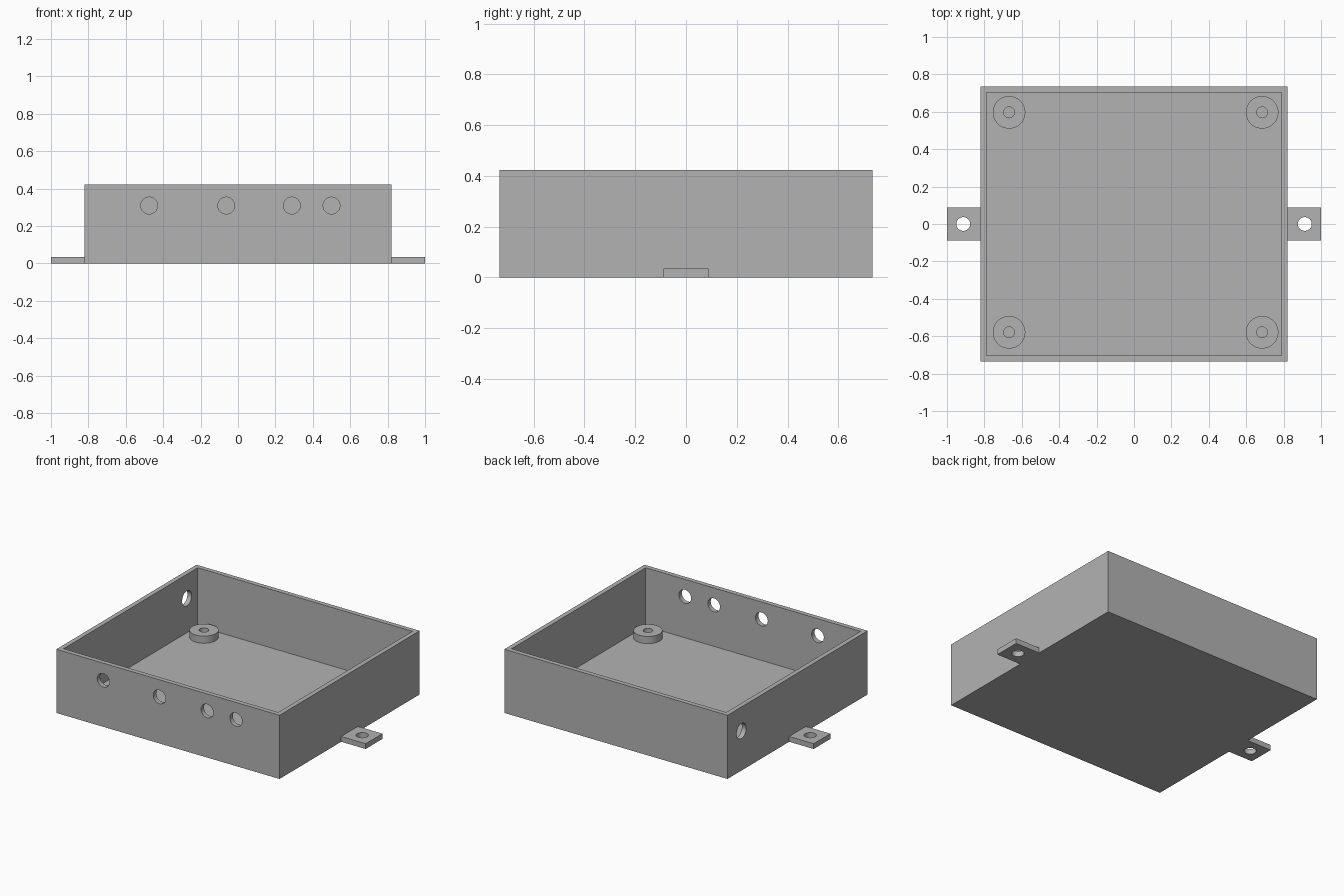
import bpy
import math
from mathutils import Matrix

default = bpy.data.objects.get("Cube")
if default:
    bpy.data.objects.remove(default, do_unlink=True)

WIDTH, DEPTH, HEIGHT = 1.64, 1.47, 0.423
WALL, FLOOR = 0.031, 0.035
BOSS_TOP = 0.083

grey = bpy.data.materials.new("plain grey")
grey.use_nodes = True
GREY = (0.45, 0.45, 0.45, 1)
grey.diffuse_color = GREY
grey.node_tree.nodes["Principled BSDF"].inputs["Base Color"].default_value = GREY


def box(name, low, high):
    """Axis-aligned box between two corners."""
    bpy.ops.mesh.primitive_cube_add(size=1)
    ob = bpy.context.object
    ob.name = name
    size = [h - l for l, h in zip(low, high)]
    centre = [(h + l) / 2 for l, h in zip(low, high)]
    ob.data.transform(Matrix.Translation(centre) @ Matrix.Diagonal((*size, 1)))
    ob.data.materials.append(grey)
    return ob


def cylinder(name, centre, radius, length, axis="Z"):
    """Round bar along the given axis."""
    turn = {"X": (0, math.pi / 2, 0), "Y": (math.pi / 2, 0, 0), "Z": (0, 0, 0)}[axis]
    bpy.ops.mesh.primitive_cylinder_add(vertices=48, radius=radius, depth=length,
                                        location=centre, rotation=turn)
    ob = bpy.context.object
    ob.name = name
    ob.data.materials.append(grey)
    return ob


def cut(target, cutter):
    """Subtract the cutter, then discard it."""
    cutter.hide_render = True
    mod = target.modifiers.new("cut", "BOOLEAN")
    mod.operation, mod.solver, mod.object = "DIFFERENCE", "EXACT", cutter
    bpy.ops.object.select_all(action="DESELECT")
    bpy.context.view_layer.objects.active = target
    target.select_set(True)
    bpy.ops.object.modifier_apply(modifier=mod.name)
    bpy.data.objects.remove(cutter, do_unlink=True)


def smooth(ob):
    bpy.ops.object.select_all(action="DESELECT")
    bpy.context.view_layer.objects.active = ob
    ob.select_set(True)
    bpy.ops.object.shade_smooth_by_angle(angle=math.radians(30))


# Open tray
hx, hy = WIDTH / 2, DEPTH / 2
tray = box("tray", (-hx, -hy, 0), (hx, hy, HEIGHT))
cut(tray, box("cavity", (WALL - hx, WALL - hy, FLOOR), (hx - WALL, hy - WALL, HEIGHT + 0.1)))

# Front wall holes, and one cable hole in the right wall
for x in (-0.475, -0.063, 0.288, 0.5):
    cut(tray, cylinder("hole", (x, -hy, 0.309), 0.045, 0.2, "Y"))
cut(tray, cylinder("hole", (-hx, 0.59, 0.263), 0.05, 0.2, "X"))
smooth(tray)

# Mounting bosses with blind screw holes
for side, x in (("right", -0.668), ("left", 0.685)):
    for end, y in (("front", -0.579), ("back", 0.597)):
        boss = cylinder(f"boss_{end}_{side}", (x, y, (FLOOR + BOSS_TOP) / 2),
                        0.087, BOSS_TOP - FLOOR)
        cut(boss, cylinder("screw_hole", (x, y, BOSS_TOP), 0.029, 0.2))
        smooth(boss)

# Fixing tabs with through holes
for side, s in (("right", -1), ("left", 1)):
    x0, x1 = sorted((s * hx, s))
    tab = box(f"tab_{side}", (x0, -0.088, 0), (x1, 0.088, 0.035))
    cut(tab, cylinder("tab_hole", (s * 0.913, 0, 0), 0.037, 0.2))
    smooth(tab)
